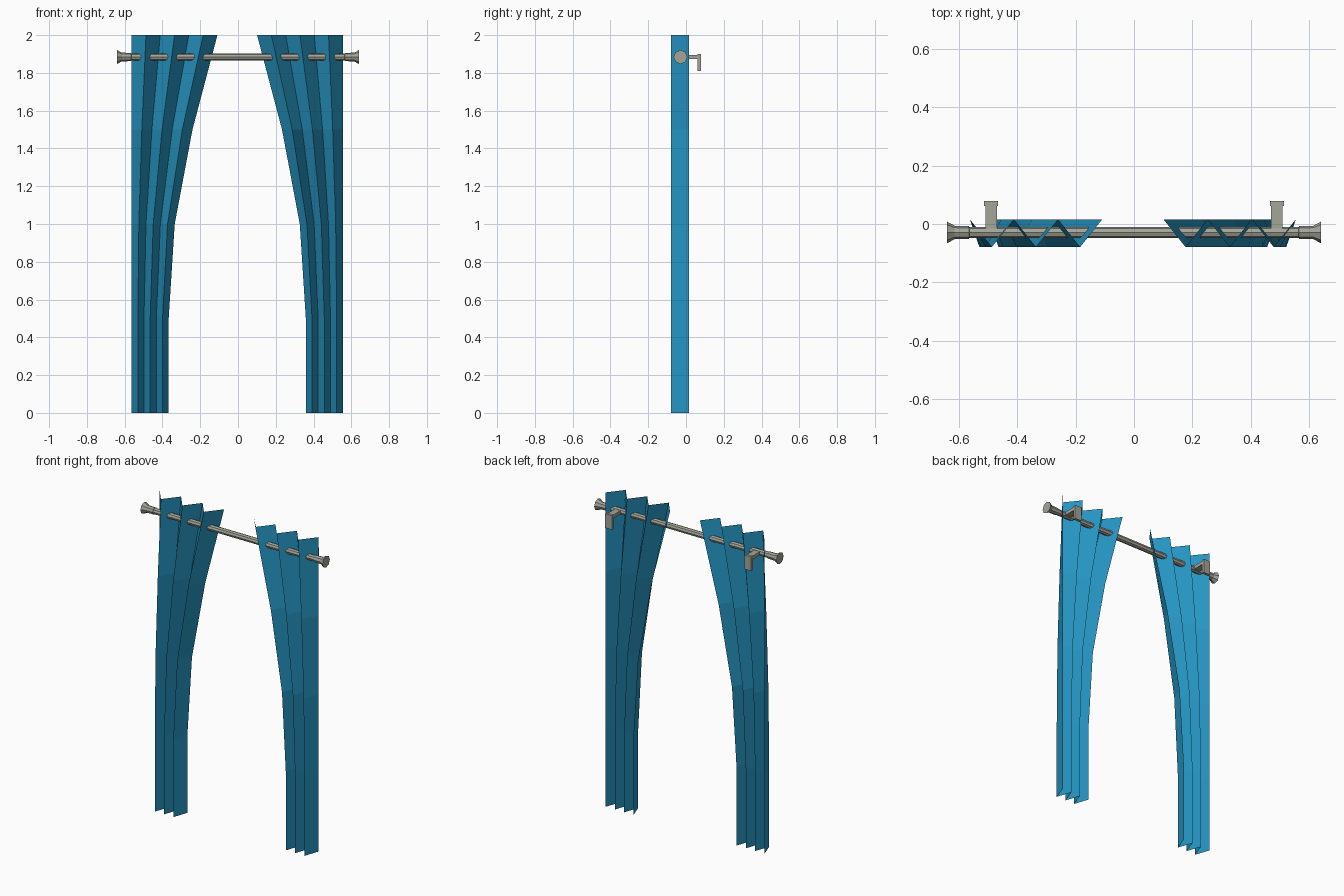
import bpy, bmesh, math
from mathutils import Matrix

if "Cube" in bpy.data.objects:
    bpy.data.objects.remove(bpy.data.objects["Cube"])

def material(name, rgb):
    m = bpy.data.materials.new(name)
    m.diffuse_color = (*rgb, 1)
    m.use_nodes = True
    m.node_tree.nodes["Principled BSDF"].inputs["Base Color"].default_value = m.diffuse_color
    return m

TEAL = material("teal fabric", (0.019, 0.30, 0.54))
GREY = material("grey metal", (0.37, 0.38, 0.32))

def finish(name, bm, mat):
    me = bpy.data.meshes.new(name)
    bm.to_mesh(me)
    bm.free()
    me.materials.append(mat)
    ob = bpy.data.objects.new(name, me)
    bpy.context.collection.objects.link(ob)
    return ob

# Curtains: zigzag pleats that gather toward the outside on the way down
BACK, FRONT, PLEATS = 0.016, -0.079, 6
CENTRE, OUTER = -0.004, 0.559
INNER = [(0, 0.363), (0.5, 0.363), (1.0, 0.331), (1.5, 0.237), (2.0, 0.105)]

def curtain(name, side):
    bm = bmesh.new()
    rows = []
    for z, inner in INNER:
        rows.append([bm.verts.new((CENTRE + side * (inner + (OUTER - inner) * i / PLEATS),
                                   FRONT if i % 2 else BACK, z))
                     for i in range(PLEATS + 1)])
    for low, high in zip(rows, rows[1:]):
        for i in range(PLEATS):
            quad = [low[i], low[i + 1], high[i + 1], high[i]]
            bm.faces.new(quad if side > 0 else quad[::-1])
    finish(name, bm, TEAL)

# Rod with collars and flared finials, one lathed profile along x
ROD_Y, ROD_Z, SIDES = -0.029, 1.884, 8

def rod():
    half = [(0.641, 0.037), (0.615, 0.023), (0.566, 0.022), (0.565, 0.019)]
    profile = [(-x, r) for x, r in half] + half[::-1]
    bm = bmesh.new()
    rings = []
    for x, r in profile:
        rings.append([bm.verts.new((x, ROD_Y + r * math.cos(a), ROD_Z + r * math.sin(a)))
                      for a in (2 * math.pi * k / SIDES for k in range(SIDES))])
    for a, b in zip(rings, rings[1:]):
        for k in range(SIDES):
            n = (k + 1) % SIDES
            bm.faces.new((a[k], a[n], b[n], b[k]))
    bm.faces.new(rings[0])
    bm.faces.new(rings[-1])
    bmesh.ops.recalc_face_normals(bm, faces=bm.faces)
    finish("curtain_rod", bm, GREY)

def box(bm, lo, hi):
    size = [h - l for l, h in zip(lo, hi)]
    mid = [(h + l) / 2 for l, h in zip(lo, hi)]
    bmesh.ops.create_cube(bm, size=1, matrix=Matrix.Translation(mid) @ Matrix.Diagonal((*size, 1)))

# Wall bracket: arm from the rod and a hanging plate
def bracket(name, x):
    bm = bmesh.new()
    box(bm, (x - 0.020, ROD_Y, 1.874), (x + 0.020, 0.064, 1.896))
    box(bm, (x - 0.024, 0.062, 1.81), (x + 0.024, 0.079, 1.90))
    finish(name, bm, GREY)

rod()
for label, side in (("left", -1), ("right", 1)):
    curtain(label + "_curtain", side)
    bracket(label + "_bracket", side * 0.49)
